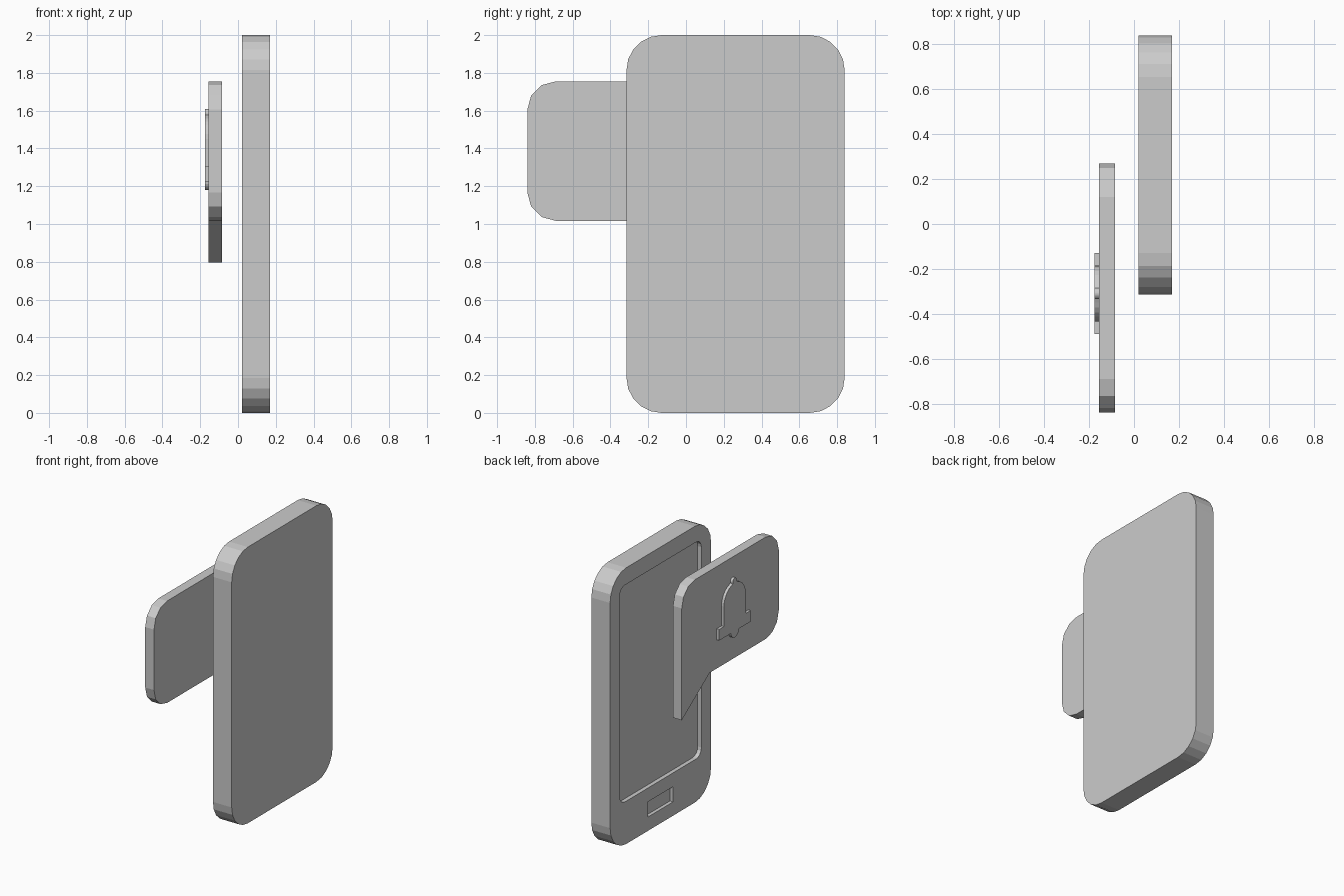
import bpy, bmesh
from math import sin, cos, radians

if "Cube" in bpy.data.objects:
    bpy.data.objects.remove(bpy.data.objects["Cube"])


def arc(cy, cz, r, a0, a1, n):
    """Points on an arc in the YZ plane, angles in degrees."""
    return [(cy + r * cos(radians(a0 + (a1 - a0) * i / n)),
             cz + r * sin(radians(a0 + (a1 - a0) * i / n))) for i in range(n + 1)]


def rounded_rect(y0, y1, z0, z1, r, n):
    return (arc(y1 - r, z1 - r, r, 0, 90, n) + arc(y0 + r, z1 - r, r, 90, 180, n)
            + arc(y0 + r, z0 + r, r, 180, 270, n) + arc(y1 - r, z0 + r, r, 270, 360, n))


def slab(name, outline, x0, x1):
    """Extrude a YZ outline from x0 to x1."""
    bm = bmesh.new()
    face = bm.faces.new([bm.verts.new((x0, y, z)) for y, z in outline])
    new = bmesh.ops.extrude_face_region(bm, geom=[face])["geom"]
    bmesh.ops.translate(bm, vec=(x1 - x0, 0, 0),
                        verts=[v for v in new if isinstance(v, bmesh.types.BMVert)])
    bmesh.ops.recalc_face_normals(bm, faces=bm.faces)
    mesh = bpy.data.meshes.new(name)
    bm.to_mesh(mesh)
    bm.free()
    obj = bpy.data.objects.new(name, mesh)
    bpy.context.collection.objects.link(obj)
    return obj


def carve(obj, cutter):
    """Cut one recess, bake it and discard the cutter."""
    cutter.hide_render = True
    mod = obj.modifiers.new("recess", 'BOOLEAN')
    mod.operation = 'DIFFERENCE'
    mod.solver = 'EXACT'
    mod.object = cutter
    bpy.context.view_layer.objects.active = obj
    bpy.ops.object.modifier_apply(modifier=mod.name)
    bpy.data.objects.remove(cutter)


# Phone body with recessed screen and button
phone = slab("phone_body", rounded_rect(-0.315, 0.84, 0, 2, 0.185, 5), 0.02, 0.17)
carve(phone, slab("screen_cutter", rounded_rect(-0.205, 0.73, 0.31, 1.88, 0.06, 4), -0.02, 0.05))
carve(phone, slab("button_cutter", [(0.12, 0.10), (0.405, 0.10), (0.405, 0.21), (0.12, 0.21)],
                  -0.02, 0.045))

# Speech bubble with its tail at the lower +y corner
r = 0.15
bubble = (arc(0.27 - r, 1.755 - r, r, 0, 90, 3) + arc(-0.84 + r, 1.755 - r, r, 90, 180, 3)
          + arc(-0.84 + r, 1.017 + r, r, 180, 270, 3) + [(-0.05, 1.017), (0.27, 0.795)])
slab("speech_bubble", bubble, -0.155, -0.085)

# Raised bell: knob, dome, brim and clapper as one mirrored outline
c = -0.31
half = (arc(0, 1.585, 0.025, 90, -20, 5) + arc(0, 1.45, 0.125, 72, 0, 6)
        + [(0.125, 1.305), (0.18, 1.305), (0.18, 1.225)] + arc(0, 1.225, 0.045, 0, -90, 5))
right = [(c + y, z) for y, z in half]
left = [(c - y, z) for y, z in reversed(half[1:-1])]
slab("bell", right + left, -0.175, -0.15)
